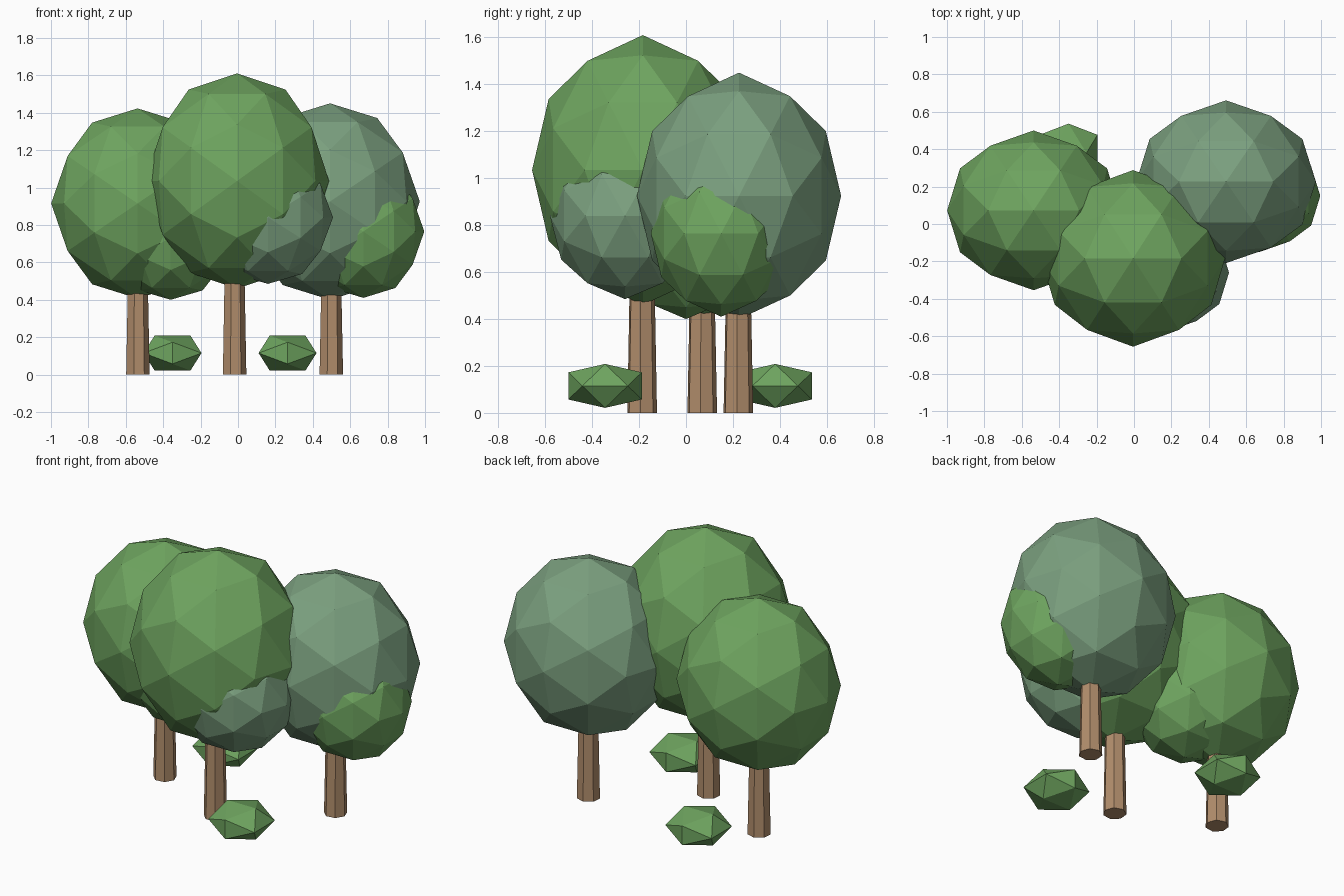
import bpy, bmesh, math
from mathutils import Matrix, Vector

if "Cube" in bpy.data.objects:
    bpy.data.objects.remove(bpy.data.objects["Cube"])


def material(name, rgb):
    def linear(c):
        c /= 255
        return c / 12.92 if c <= 0.04045 else ((c + 0.055) / 1.055) ** 2.4
    mat = bpy.data.materials.new(name)
    mat.diffuse_color = (*[linear(c) for c in rgb], 1)
    mat.use_nodes = True
    mat.node_tree.nodes["Principled BSDF"].inputs["Base Color"].default_value = mat.diffuse_color
    return mat


LEAF = material("leaf green", (110, 164, 95))
SAGE = material("sage green", (123, 160, 127))
BARK = material("bark brown", (178, 142, 108))


def finish(bm, name, mat):
    bmesh.ops.recalc_face_normals(bm, faces=bm.faces[:])
    mesh = bpy.data.meshes.new(name)
    bm.to_mesh(mesh)
    bm.free()
    mesh.materials.append(mat)
    obj = bpy.data.objects.new(name, mesh)
    bpy.context.collection.objects.link(obj)
    return obj


def blob(name, mat, center, radii, rounded=True):
    """Faceted ellipsoid: an icosahedron, optionally split once."""
    t = (1 + math.sqrt(5)) / 2
    pts = []
    for a in (-1, 1):
        for b in (-t, t):
            pts += [Vector(p).normalized() for p in ((a, 0, b), (b, a, 0), (0, b, a))]
    if rounded:
        # add the edge midpoints, pushed out to the sphere
        pts += [(p + q).normalized() for i, p in enumerate(pts)
                for q in pts[:i] if (p - q).length < 1.1]
    bm = bmesh.new()
    for p in pts:
        bm.verts.new([c + r * v for c, r, v in zip(center, radii, p)])
    bmesh.ops.convex_hull(bm, input=bm.verts[:])
    return finish(bm, name, mat)


def trunk(name, x, y, height):
    """Seven-sided trunk, tapering upwards into the canopy."""
    bm = bmesh.new()
    bmesh.ops.create_cone(
        bm, cap_ends=True, segments=7, radius1=0.065, radius2=0.053, depth=height,
        matrix=Matrix.Translation((x, y, height / 2)) @ Matrix.Rotation(math.radians(-95), 4, 'Z'))
    return finish(bm, name, BARK)


# Left tree
trunk("left_trunk", -0.537, 0.068, 0.6)
blob("left_canopy", LEAF, (-0.537, 0.073, 0.915), (0.462, 0.427, 0.508))
blob("left_side_foliage", LEAF, (-0.36, 0.0, 0.735), (0.325, 0.30, 0.335))

# Front tree
trunk("front_trunk", -0.02, -0.188, 0.65)
blob("front_canopy", LEAF, (-0.005, -0.184, 1.035), (0.492, 0.472, 0.575))
blob("front_side_foliage", SAGE, (0.16, -0.26, 0.84), (0.348, 0.32, 0.355))

# Right tree
trunk("right_trunk", 0.497, 0.222, 0.6)
blob("right_canopy", SAGE, (0.492, 0.226, 0.925), (0.48, 0.435, 0.525))
blob("right_side_foliage", LEAF, (0.67, 0.15, 0.765), (0.326, 0.30, 0.355))

# Low bushes
for name, x, y in (("front_bush", 0.265, -0.345), ("back_bush", -0.35, 0.38)):
    blob(name, LEAF, (x, y, 0.115), (0.182, 0.184, 0.11), rounded=False)
